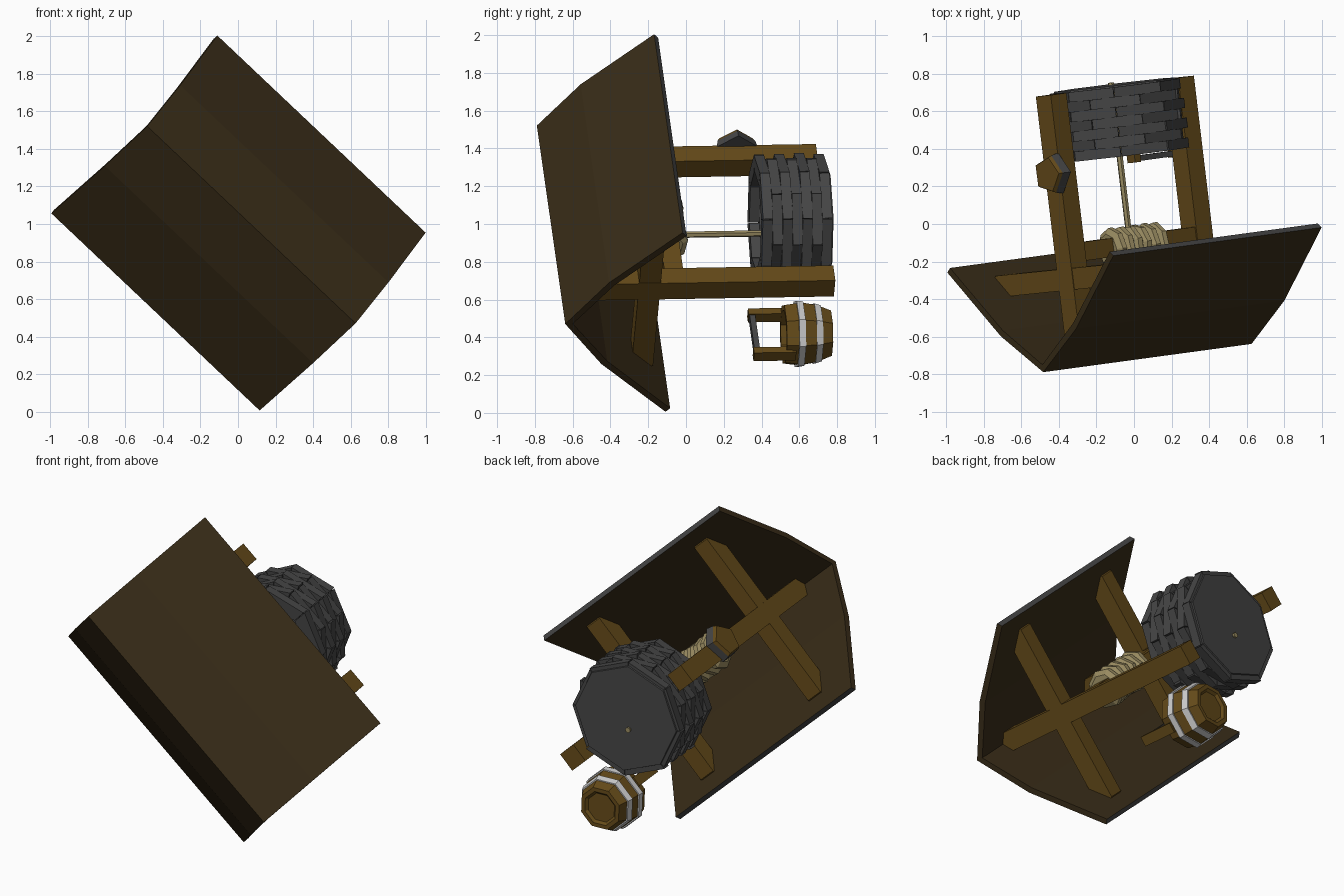
import bpy, bmesh, math, random
from mathutils import Matrix, Vector

if "Cube" in bpy.data.objects:
    bpy.data.objects.remove(bpy.data.objects["Cube"])

random.seed(4)

# The well is modelled upright (ridge along X, ground at z=0), then tipped over into place
R = Vector((0.723, 0.098, -0.684)).normalized()
S = Vector((0.686, 0.07, 0.724))
S = (S - R * S.dot(R)).normalized()
U = R.cross(S)
TIP = Matrix((R, S, U)).transposed().to_4x4()
TIP.translation = (-0.102, 0.735, 1.02)


def mat(name, col):
    m = bpy.data.materials.new(name)
    m.diffuse_color = (*col, 1)
    m.use_nodes = True
    m.node_tree.nodes["Principled BSDF"].inputs["Base Color"].default_value = m.diffuse_color
    return m


WOOD = mat("wood", (0.13, 0.07, 0.01))
ROOF = mat("dark_wood", (0.04, 0.025, 0.009))
STONE = mat("stone", (0.06, 0.06, 0.06))
ROPE = mat("rope", (0.32, 0.26, 0.12))
METAL = mat("metal", (0.55, 0.55, 0.57))


def finish(bm, name, *mats):
    bmesh.ops.recalc_face_normals(bm, faces=bm.faces)
    me = bpy.data.meshes.new(name)
    bm.to_mesh(me)
    bm.free()
    for m in mats:
        me.materials.append(m)
    ob = bpy.data.objects.new(name, me)
    ob.matrix_world = TIP
    bpy.context.collection.objects.link(ob)
    return ob


def add_prism(bm, pts, x0, x1):
    """Extrude a (y, z) outline along x; returns the side faces."""
    a = [bm.verts.new((x0, y, z)) for y, z in pts]
    b = [bm.verts.new((x1, y, z)) for y, z in pts]
    n = len(pts)
    sides = [bm.faces.new((a[i], a[(i + 1) % n], b[(i + 1) % n], b[i])) for i in range(n)]
    bm.faces.new(a)
    bm.faces.new(b)
    return sides


def box(name, m, x0, x1, y0, y1, z0, z1):
    bm = bmesh.new()
    add_prism(bm, [(y0, z0), (y1, z0), (y1, z1), (y0, z1)], x0, x1)
    return finish(bm, name, m)


def lathe(name, m, prof, n, at=(0, 0, 0), turn=0.0, axis='Z'):
    """Spin an (r, h) profile with n flat sides; ends are capped."""
    bm = bmesh.new()
    rings = []
    for r, h in prof:
        rings.append([bm.verts.new((r * math.cos(turn + math.tau * i / n),
                                    r * math.sin(turn + math.tau * i / n), h)) for i in range(n)])
    for a, b in zip(rings, rings[1:]):
        for i in range(n):
            j = (i + 1) % n
            bm.faces.new((a[i], a[j], b[j], b[i]))
    bm.faces.new(rings[0])
    bm.faces.new(rings[-1])
    if axis == 'X':
        bm.transform(Matrix.Rotation(math.pi / 2, 4, 'Y'))
    bm.transform(Matrix.Translation(at))
    return finish(bm, name, m)


# roof: bent gable shell with grey eave edges
outer = [(-0.65, 0.88), (-0.295, 1.247), (0, 1.46), (0.295, 1.247), (0.65, 0.88)]
inner = [(0.625, 0.857), (0.275, 1.217), (0, 1.42), (-0.275, 1.217), (-0.625, 0.857)]
bm = bmesh.new()
sides = add_prism(bm, outer + inner, -0.768, 0.768)
sides[4].material_index = sides[9].material_index = 1
finish(bm, "roof", ROOF, STONE)

# posts and cross beams, cut to the roof slope
for side, x in (("left", -0.47), ("right", 0.47)):
    w = 0.058
    bm = bmesh.new()
    add_prism(bm, [(-w, 0), (w, 0), (w, 1.385), (0, 1.425), (-w, 1.385)], x - w, x + w)
    finish(bm, side + "_post", WOOD)
    bm = bmesh.new()
    add_prism(bm, [(-0.54, 0.93), (0.54, 0.93), (0.555, 0.95), (0.465, 1.045),
                   (-0.465, 1.045), (-0.555, 0.95)], x - w + 0.004, x + w - 0.004)
    finish(bm, side + "_cross_beam", WOOD)

# axle with wound rope
box("axle", WOOD, -0.46, 0.46, -0.05, 0.05, 0.80, 0.90)
for k in range(6):
    x = -0.155 + 0.062 * k
    coil = lathe("rope_coil", ROPE, [(0.085, -0.034), (0.115, -0.014), (0.115, 0.014), (0.085, 0.034)],
                 8, turn=0.2 * k, axis='X')
    coil.data.transform(Matrix.Translation((x, 0, 0.86)) @ Matrix.Rotation(0.15, 4, 'Z'))
lathe("hanging_rope", ROPE, [(0.017, -0.02), (0.017, 0.82)], 6, (0.03, -0.06, 0))

# crank plate on the left post
lathe("crank_plate_back", STONE, [(0.105, -0.025), (0.115, 0.025)], 5, (-0.545, 0.02, 0.42), 0.3, 'X')
lathe("crank_plate_face", WOOD, [(0.095, -0.01), (0.105, 0.01)], 5, (-0.58, 0.02, 0.42), 0.3, 'X')

# stone wall: staggered courses of eight bricks
rows, n, h = 7, 8, 0.053
bm = bmesh.new()
for row in range(rows):
    for i in range(n):
        a0 = math.tau * (i + 0.5 * (row % 2)) / n
        a1 = a0 + math.tau / n - 0.012
        ro = 0.352 + random.uniform(-0.008, 0.01)
        ri = 0.265
        lo, hi = row * h, row * h + h
        v = [bm.verts.new((r * math.cos(a), r * math.sin(a), z))
             for z in (lo, hi) for r, a in ((ri, a0), (ro, a0), (ro, a1), (ri, a1))]
        for f in ((0, 1, 2, 3), (4, 5, 6, 7), (0, 1, 5, 4), (1, 2, 6, 5), (2, 3, 7, 6), (3, 0, 4, 7)):
            bm.faces.new([v[q] for q in f])
finish(bm, "brick_wall", STONE)
lathe("well_floor", STONE, [(0.325, -0.008), (0.335, 0.02), (0.26, 0.03)], 8)

# bucket standing beside the well
bx, by = 0.53, -0.325
lathe("bucket", WOOD, [(0.09, 0.015), (0.105, 0.0), (0.13, 0.0), (0.163, 0.08), (0.178, 0.16), (0.165, 0.25),
                       (0.135, 0.25), (0.145, 0.16), (0.115, 0.03)], 8, (bx, by, 0), math.pi / 8)
for name, z, r0, r1 in (("lower_band", 0.055, 0.16, 0.172), ("upper_band", 0.15, 0.184, 0.188)):
    lathe(name, METAL, [(r0 - 0.02, z), (r0, z), (r1, z + 0.035), (r1 - 0.02, z + 0.035)],
          8, (bx, by, 0), math.pi / 8)
for side, s in (("left", -1), ("right", 1)):
    x = bx + s * 0.15
    box(side + "_handle_arm", WOOD, x - 0.022, x + 0.022, by - 0.03, by + 0.03, 0.2, 0.425)
box("handle_grip", STONE, bx - 0.14, bx + 0.14, by - 0.024, by + 0.024, 0.39, 0.42)
